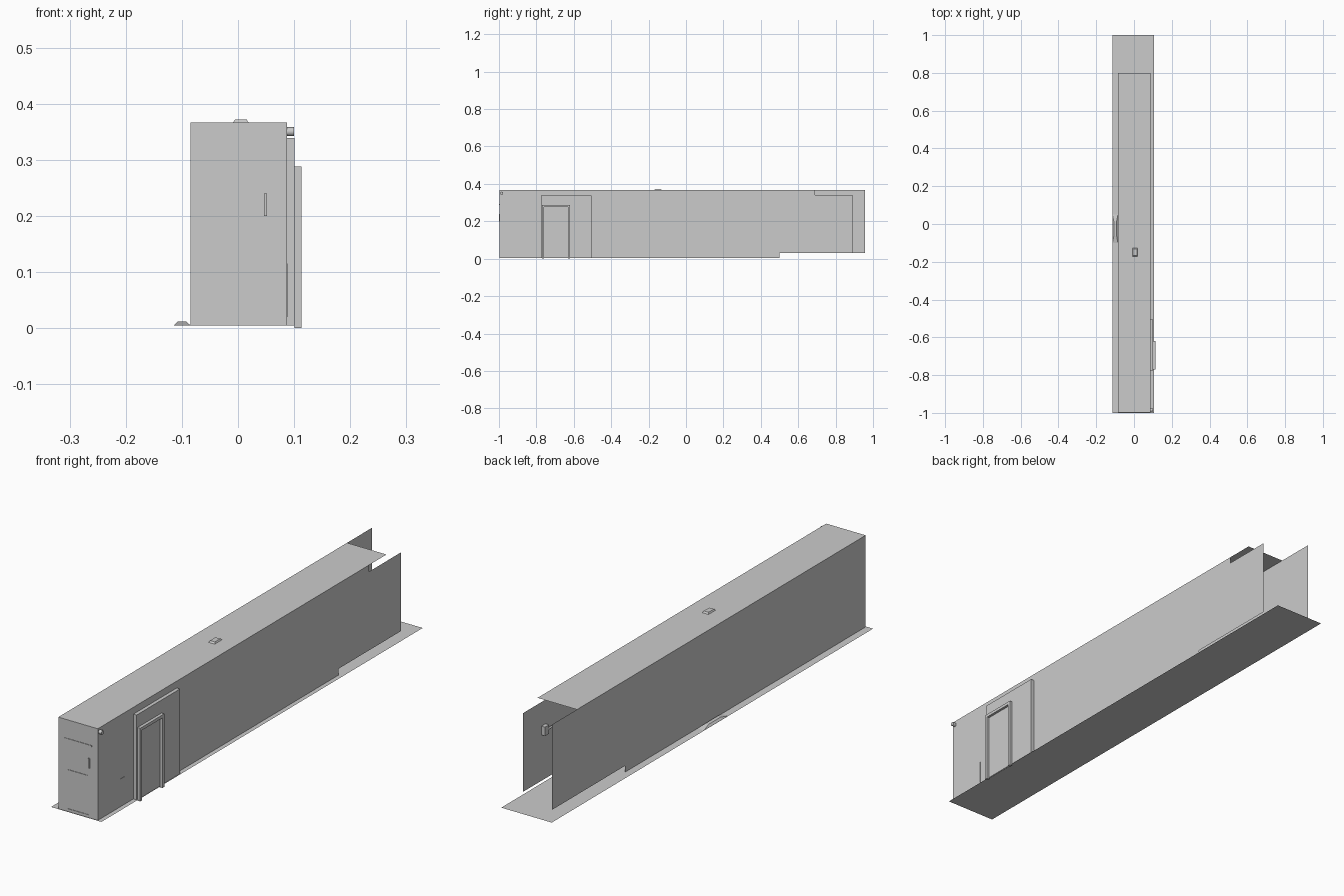
import bpy, bmesh, math
from mathutils import Vector

if "Cube" in bpy.data.objects:
    bpy.data.objects.remove(bpy.data.objects["Cube"])


def mesh_object(name, bm):
    me = bpy.data.meshes.new(name)
    bm.to_mesh(me)
    bm.free()
    ob = bpy.data.objects.new(name, me)
    bpy.context.collection.objects.link(ob)
    return ob


def sheet(name, points):
    """Single flat polygon."""
    bm = bmesh.new()
    bm.faces.new([bm.verts.new(p) for p in points])
    return mesh_object(name, bm)


def box(name, x, y, z, taper=1.0):
    """Box from ranges, with an optional narrower top."""
    bm = bmesh.new()
    bmesh.ops.create_cube(bm, size=1)
    for v in bm.verts:
        k = taper if v.co.z > 0 else 1
        v.co = Vector(((x[0] + x[1]) / 2 + v.co.x * k * (x[1] - x[0]),
                       (y[0] + y[1]) / 2 + v.co.y * k * (y[1] - y[0]),
                       (z[0] + z[1]) / 2 + v.co.z * (z[1] - z[0])))
    return mesh_object(name, bm)


def rod(name, a, b, r, sides=10):
    """Cylinder between two points."""
    a, b = Vector(a), Vector(b)
    bm = bmesh.new()
    bmesh.ops.create_cone(bm, cap_ends=True, segments=sides, radius1=r, radius2=r, depth=(b - a).length)
    ob = mesh_object(name, bm)
    ob.location = (a + b) / 2
    ob.rotation_euler = (b - a).to_track_quat('Z', 'Y').to_euler()
    for p in ob.data.polygons:
        p.use_smooth = len(p.vertices) == 4
    return ob


L, R, F = -0.085, 0.087, -0.997     # left wall, right wall, front wall
BASE, TOP = 0.005, 0.366

# Floor and ceiling sheets
sheet("floor", [(-0.115, -1, BASE), (0.105, -1, BASE), (0.105, 1, BASE), (-0.115, 1, BASE)])
sheet("ceiling", [(L, F, TOP), (R, F, TOP), (R, 0.8, TOP), (L, 0.8, TOP)])

# Long side walls with stepped ends
left = [(F, BASE), (0.5, BASE), (0.5, 0.03), (0.957, 0.03), (0.957, TOP), (F, TOP)]
right = [(F, BASE), (0.5, BASE), (0.5, 0.03), (0.89, 0.03), (0.89, 0.34), (0.69, 0.34), (0.69, TOP), (F, TOP)]
sheet("left_wall", [(L, y, z) for y, z in reversed(left)])
sheet("right_wall", [(R, y, z) for y, z in right])

# Front wall around the doorway
d0, d1, dz = -0.058, 0.058, 0.288
sheet("front_wall", [(x, F, z) for x, z in [
    (L, BASE), (d0, BASE), (d0, dz), (d1, dz), (d1, BASE), (R, BASE), (R, TOP), (L, TOP)]])

# Front door: rails and stiles standing proud of a recessed back
box("front_door", (d0, d1), (F + 0.002, F + 0.005), (BASE, dz))
for n, (z0, z1) in enumerate([(BASE, 0.016), (0.12, 0.17), (0.272, dz)]):
    box(f"front_door_rail_{n}", (d0, d1), (F, F + 0.002), (z0, z1))
for n, (x0, x1) in enumerate([(d0, d0 + 0.012), (d1 - 0.012, d1)]):
    box(f"front_door_stile_{n}", (x0, x1), (F, F + 0.002), (0.016, 0.272))
box("front_door_lintel", (d0 - 0.003, d1 + 0.003), (F - 0.002, F), (dz, dz + 0.005))
box("front_door_handle", (0.046, 0.052), (F - 0.003, F), (0.2, 0.24))

# Raised side panel holding the side door
PX = 0.101
box("side_panel", (R, PX), (-0.775, -0.505), (BASE, 0.339))

# Side door frame
FX = 0.113
for n, (y0, y1) in enumerate([(-0.77, -0.758), (-0.632, -0.62)]):
    box(f"side_door_post_{n}", (PX, FX), (y0, y1), (0, 0.288))
box("side_door_lintel", (PX, FX), (-0.758, -0.632), (0.276, 0.288))
box("side_door", (PX, PX + 0.002), (-0.758, -0.632), (0.003, 0.276))

# Small access plate on the right wall
box("wall_plate", (R, R + 0.0015), (-0.86, -0.83), (0.02, 0.115))

# Pipe through the front right corner
rod("corner_pipe", (-0.01, -0.985, 0.35), (R, -0.985, 0.35), 0.003)
rod("corner_pipe_cap", (0.07, -0.985, 0.35), (0.1, -0.985, 0.35), 0.008)

# Roof vent
box("roof_vent", (-0.009, 0.019), (-0.172, -0.127), (TOP, 0.3715), 0.75)

# Inner handrail with end bracket
rod("handrail", (0.077, 0.4, 0.227), (0.077, 0.765, 0.227), 0.004)
box("handrail_bracket", (0.072, R), (0.75, 0.775), (0.21, 0.245))

# Low mound beside the left wall
box("floor_mound", (-0.114, L), (-0.1, 0.05), (BASE, 0.012), 0.5)
